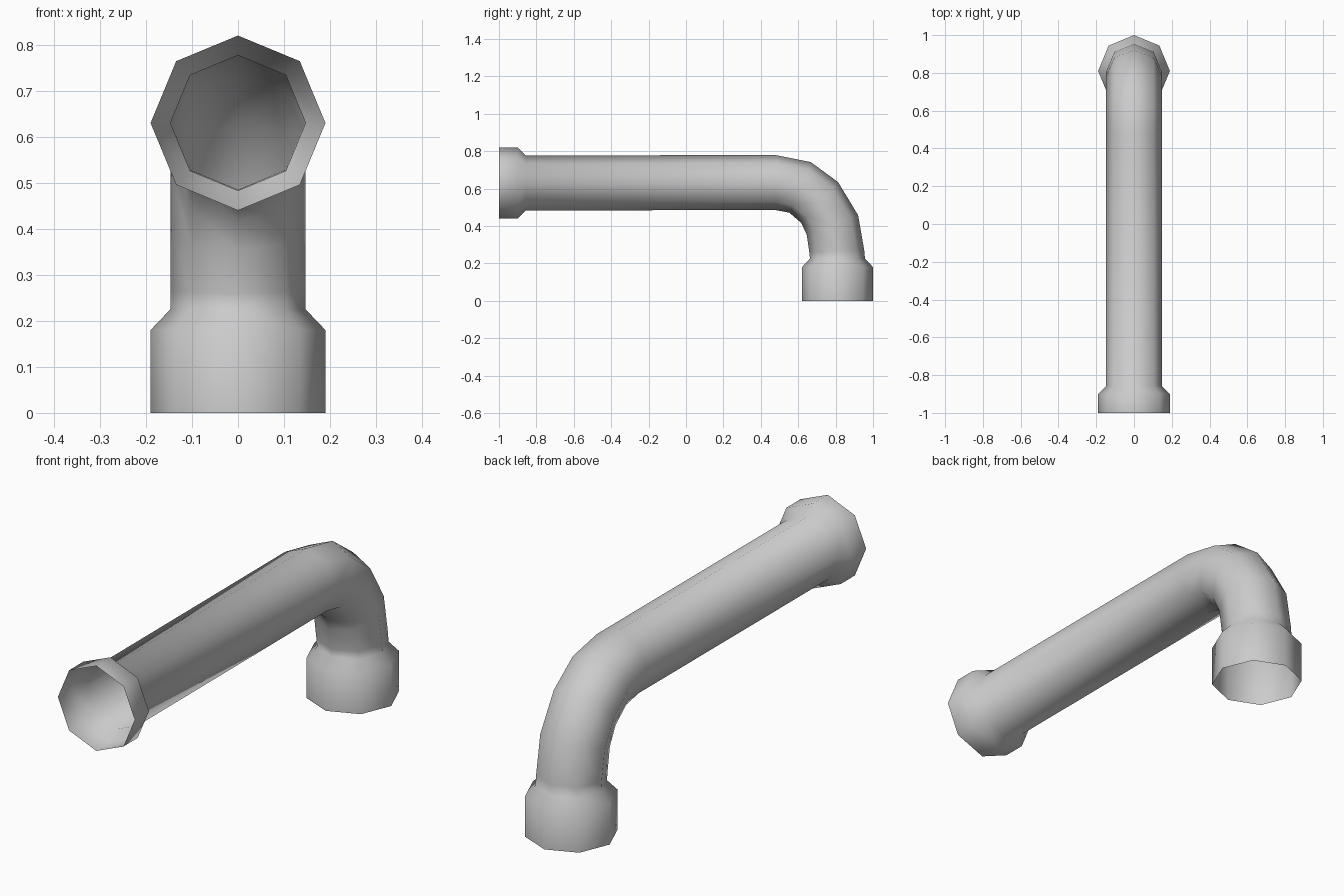
import bpy, bmesh, math
from mathutils import Vector

if "Cube" in bpy.data.objects:
    bpy.data.objects.remove(bpy.data.objects["Cube"])

SIDES, R, COLLAR = 8, 0.147, 0.19

# Stations along the pipe: (y, z, radius, tilt of the ring in degrees)
stations = [
    (-1.0, 0.63, COLLAR, 0), (-0.90, 0.63, COLLAR, 0), (-0.857, 0.63, R, 0),   # front collar
    (0.48, 0.632, R, 0), (0.61, 0.606, R, 23), (0.715, 0.525, R, 42),          # bend
    (0.783, 0.405, R, 69), (0.806, 0.265, R, 88),
    (0.81, 0.225, R, 90), (0.81, 0.18, COLLAR, 90), (0.81, 0.0, COLLAR, 90),   # lower collar
]

# Sweep octagonal rings along the stations, leaving both ends open
bm = bmesh.new()
rings = []
for y, z, r, tilt in stations:
    t = math.radians(tilt)
    outward = Vector((0, math.sin(t), math.cos(t)))
    ring = []
    for i in range(SIDES):
        a = 2 * math.pi * i / SIDES
        offset = Vector((1, 0, 0)) * math.cos(a) + outward * math.sin(a)
        ring.append(bm.verts.new(Vector((0, y, z)) + offset * r))
    rings.append(ring)
for a, b in zip(rings, rings[1:]):
    for i in range(SIDES):
        j = (i + 1) % SIDES
        f = bm.faces.new((a[i], a[j], b[j], b[i]))
        f.smooth = True
bm.normal_update()

# Make the normals face outward
first = bm.faces[:][0]
if first.normal.dot(first.calc_center_median() - Vector((0, -0.95, 0.63))) < 0:
    bmesh.ops.reverse_faces(bm, faces=bm.faces[:])

mesh = bpy.data.meshes.new("elbow_pipe")
bm.to_mesh(mesh)
bm.free()
pipe = bpy.data.objects.new("elbow_pipe", mesh)
bpy.context.collection.objects.link(pipe)
